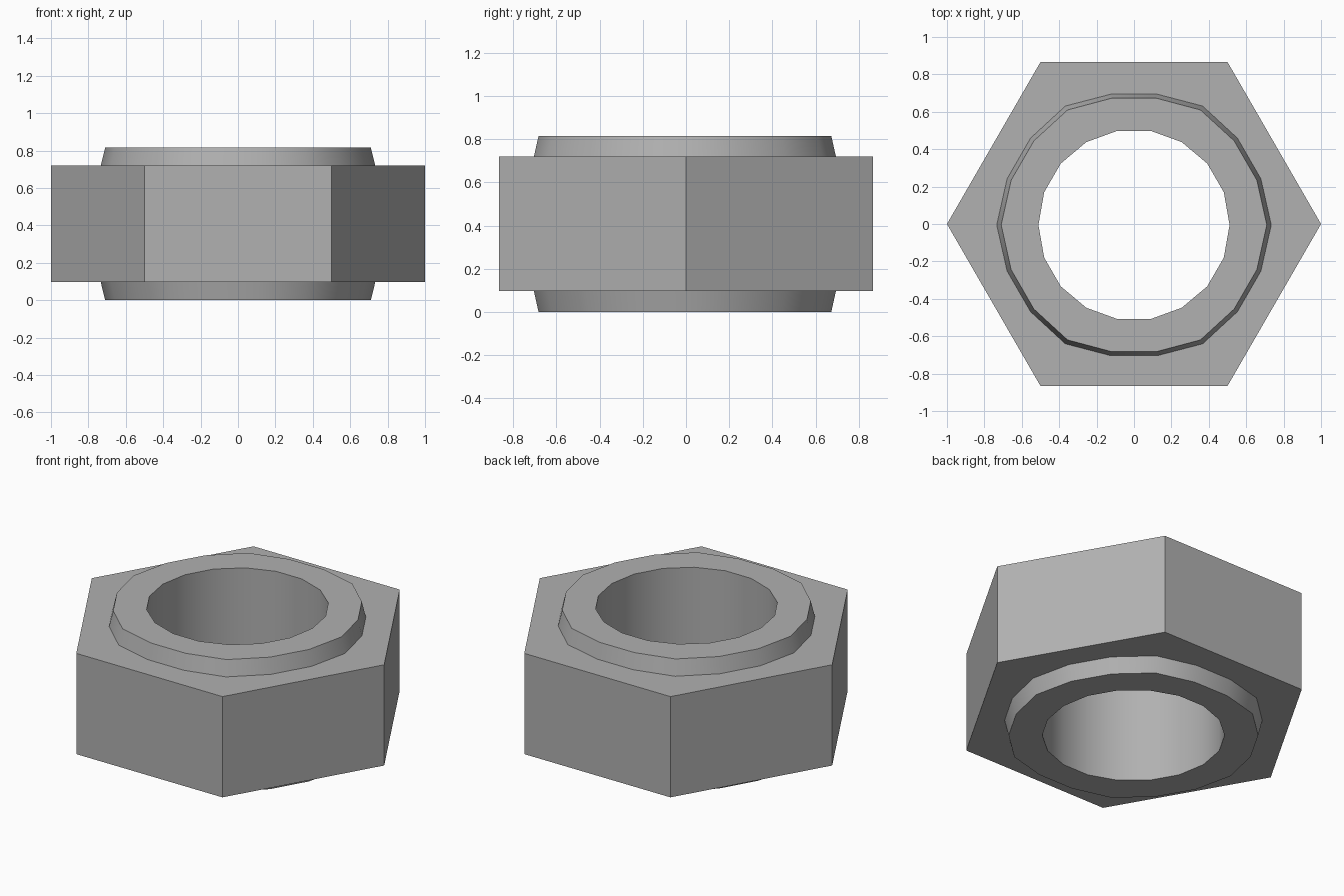
import bpy, bmesh
from math import cos, sin, radians

if "Cube" in bpy.data.objects:
    bpy.data.objects.remove(bpy.data.objects["Cube"])

SEG = 18          # collar and bore sides, three per hexagon side
SHIFT_Y = -0.005  # round parts sit slightly off centre

bm = bmesh.new()


def round_loop(r, z, flat=0.0):
    """18-sided loop, pulled in a little at the front and back sides."""
    pull = {0: 0.0, 1: 0.5, 2: 0.5, 3: 0.0, 4: 1.0, 5: 1.0, 6: 0.0, 7: 0.5, 8: 0.5}
    loop = []
    for i in range(SEG):
        ri = r - flat * pull[i % 9]
        a = radians(20 * i)
        loop.append(bm.verts.new((ri * cos(a), ri * sin(a) + SHIFT_Y, z)))
    return loop


def hex_loop(z):
    return [bm.verts.new((cos(radians(60 * i)), sin(radians(60 * i)), z)) for i in range(6)]


def bridge(a, b, smooth=False):
    n = len(a)
    for i in range(n):
        j = (i + 1) % n
        bm.faces.new((a[i], a[j], b[j], b[i])).smooth = smooth


def shoulder(inner, outer):
    """Flat hexagon face around the collar, one polygon per side."""
    for k in range(6):
        arc = [inner[(3 * k + i) % SEG] for i in range(4)]
        bm.faces.new([outer[k], outer[(k + 1) % 6]] + arc[::-1])


# Loops from bottom to top
bore_bot = round_loop(0.511, 0)
rim_bot = round_loop(0.71, 0, 0.022)
base_bot = round_loop(0.734, 0.097, 0.024)
hex_bot = hex_loop(0.097)
hex_top = hex_loop(0.72)
base_top = round_loop(0.734, 0.72, 0.024)
rim_top = round_loop(0.71, 0.816, 0.022)
bore_top = round_loop(0.511, 0.816)

# Collars, shoulders, hexagon sides and bore
bridge(bore_bot, rim_bot)
bridge(rim_bot, base_bot, True)
shoulder(base_bot, hex_bot)
bridge(hex_bot, hex_top)
shoulder(base_top, hex_top)
bridge(base_top, rim_top, True)
bridge(rim_top, bore_top)
bridge(bore_top, bore_bot, True)
bmesh.ops.recalc_face_normals(bm, faces=bm.faces)

# Sharp creases keep the flat faces crisp
for e in bm.edges:
    e.smooth = e.calc_face_angle(0) < radians(35)

mesh = bpy.data.meshes.new("hex_nut")
bm.to_mesh(mesh)
bm.free()

# Dark grey metal
metal = bpy.data.materials.new("dark_metal")
metal.diffuse_color = (0.44, 0.44, 0.44, 1)
metal.use_nodes = True
metal.node_tree.nodes["Principled BSDF"].inputs["Base Color"].default_value = metal.diffuse_color
mesh.materials.append(metal)
bpy.context.collection.objects.link(bpy.data.objects.new("hex_nut", mesh))
